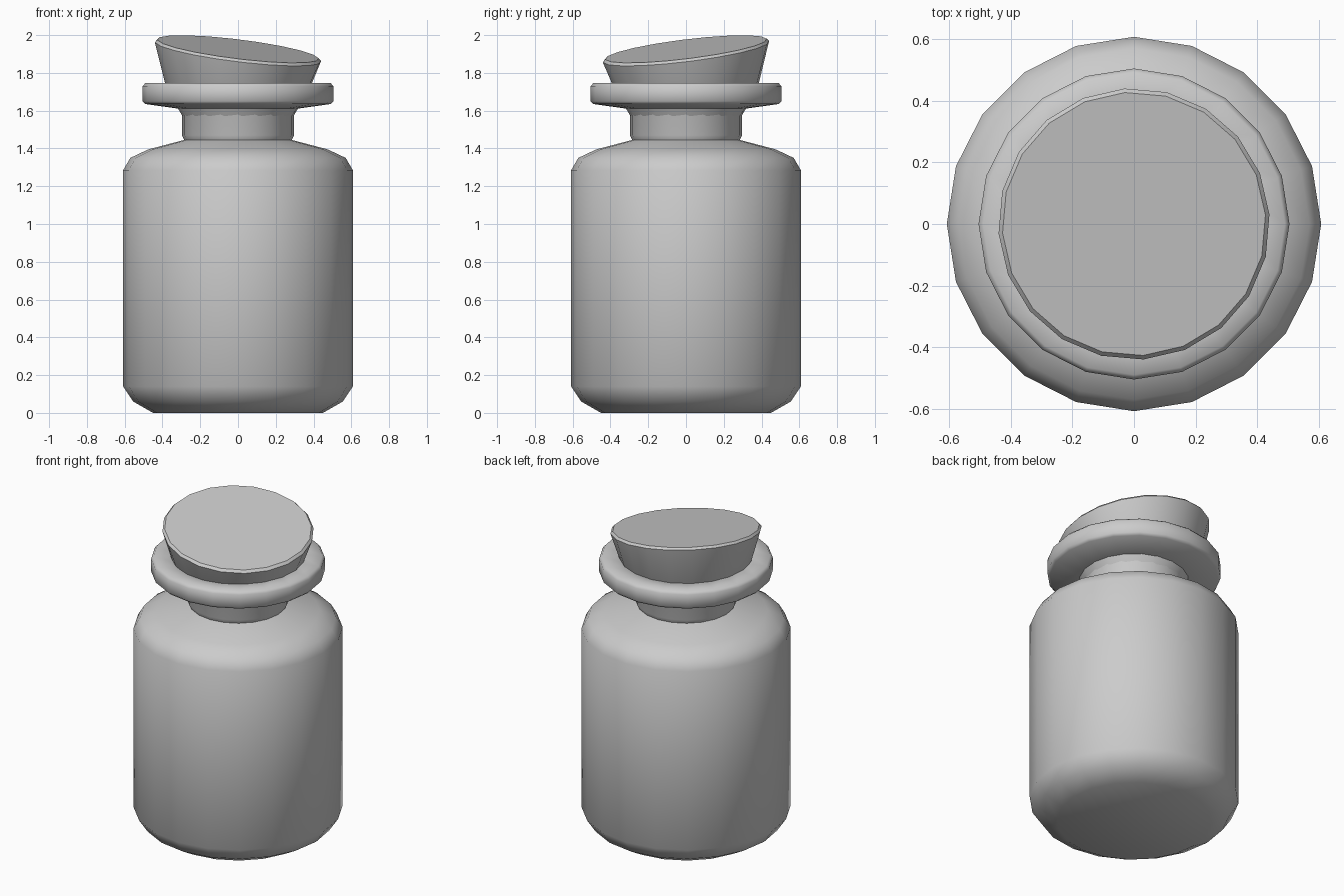
import bpy, bmesh
from math import sin, cos, pi, radians

if "Cube" in bpy.data.objects:
    bpy.data.objects.remove(bpy.data.objects["Cube"])

SIDES = 20


def lathe(name, profile, turn=0.0, angle=35):
    """Revolve (radius, z, slope) points; slope tilts a ring up towards -x and +y."""
    bm = bmesh.new()
    rings = []
    for r, z, slope in profile:
        ring = []
        for i in range(SIDES):
            a = 2 * pi * i / SIDES + turn
            x, y = r * cos(a), r * sin(a)
            ring.append(bm.verts.new((x, y, z + slope * (y - x))))
        rings.append(ring)
    for lo, hi in zip(rings, rings[1:]):
        for i in range(SIDES):
            j = (i + 1) % SIDES
            bm.faces.new((lo[i], lo[j], hi[j], hi[i]))
    bm.faces.new(rings[0][::-1])
    bm.faces.new(rings[-1])
    bmesh.ops.recalc_face_normals(bm, faces=bm.faces)
    mesh = bpy.data.meshes.new(name)
    bm.to_mesh(mesh)
    bm.free()
    obj = bpy.data.objects.new(name, mesh)
    bpy.context.collection.objects.link(obj)
    bpy.ops.object.select_all(action='DESELECT')
    obj.select_set(True)
    bpy.context.view_layer.objects.active = obj
    bpy.ops.object.shade_smooth_by_angle(angle=radians(angle))
    return obj


# Jar: rounded foot, straight wall, shoulder, neck, wide lip and recessed mouth
jar_profile = [
    (0.45, 0.0), (0.555, 0.06), (0.608, 0.14), (0.608, 1.285),
    (0.57, 1.35), (0.475, 1.395), (0.285, 1.445), (0.297, 1.47),
    (0.297, 1.585), (0.31, 1.61), (0.49, 1.635), (0.505, 1.65),
    (0.505, 1.73), (0.49, 1.747), (0.365, 1.747), (0.25, 1.62), (0.25, 1.46),
]
lathe("jar", [(r, z, 0.0) for r, z in jar_profile], angle=50)

# Stopper: flat seated base, flaring to a slanted top with a small bevel
lathe("stopper", [
    (0.24, 1.48, 0.0), (0.378, 1.71, 0.0),
    (0.441, 1.912, 0.121), (0.428, 1.926, 0.121),
], turn=radians(4))
